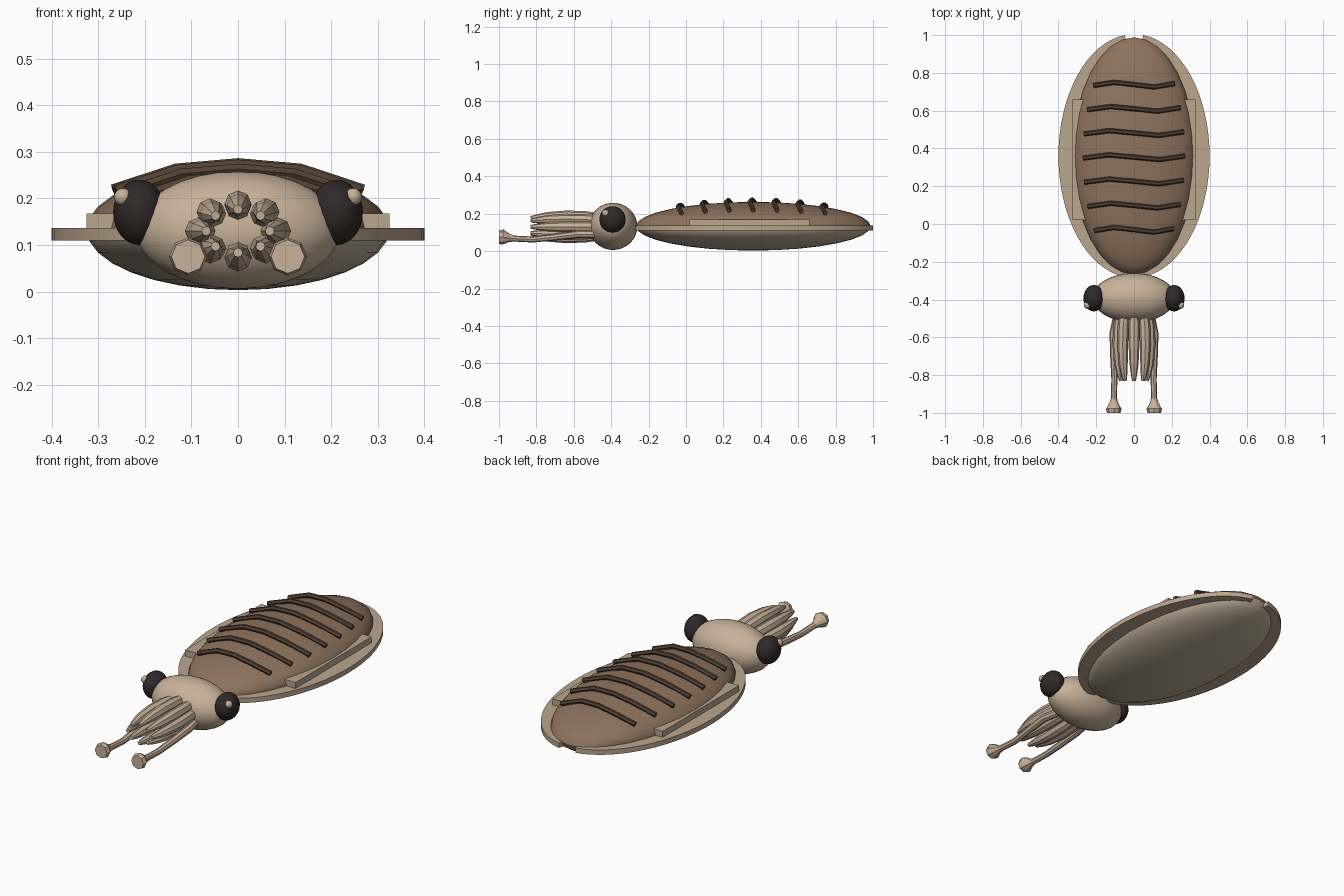
import bpy, bmesh, math
from mathutils import Vector

if "Cube" in bpy.data.objects:
    bpy.data.objects.remove(bpy.data.objects["Cube"])


def material(name, rgb):
    m = bpy.data.materials.new(name)
    m.diffuse_color = (*rgb, 1)
    m.use_nodes = True
    m.node_tree.nodes["Principled BSDF"].inputs["Base Color"].default_value = m.diffuse_color
    return m


SKIN = material("pale skin", (0.58, 0.44, 0.32))
FIN = material("fin tan", (0.50, 0.38, 0.27))
BROWN = material("mantle brown", (0.27, 0.17, 0.11))
BELLY = material("belly beige", (0.50, 0.41, 0.31))
STRIPE = material("dark stripe", (0.085, 0.052, 0.032))
EYE = material("eye black", (0.03, 0.022, 0.022))


def finish(name, bm, mats, angle=40):
    bmesh.ops.recalc_face_normals(bm, faces=bm.faces)
    me = bpy.data.meshes.new(name)
    bm.to_mesh(me)
    bm.free()
    for m in mats:
        me.materials.append(m)
    ob = bpy.data.objects.new(name, me)
    bpy.context.collection.objects.link(ob)
    if angle:
        bpy.ops.object.select_all(action='DESELECT')
        ob.select_set(True)
        bpy.context.view_layer.objects.active = ob
        bpy.ops.object.shade_smooth_by_angle(angle=math.radians(angle))
    return ob


def ellipsoid(name, loc, radii, mats, seg=24, rings=16, rule=None):
    bm = bmesh.new()
    bmesh.ops.create_uvsphere(bm, u_segments=seg, v_segments=rings, radius=1)
    for v in bm.verts:
        v.co = Vector([c * r + l for c, r, l in zip(v.co, radii, loc)])
    if rule:
        for f in bm.faces:
            f.material_index = rule(f.calc_center_median())
    return finish(name, bm, mats)


def tube(name, pts, radii, mat, sides=8, angle=40):
    # rings swept along a path, capped at both ends
    bm = bmesh.new()
    pts = [Vector(p) for p in pts]
    rings = []
    for i, p in enumerate(pts):
        t = (pts[min(i + 1, len(pts) - 1)] - pts[max(i - 1, 0)]).normalized()
        a = t.cross(Vector((0, 0, 1))).normalized()
        b = a.cross(t)
        rings.append([bm.verts.new(p + radii[i] * (a * math.cos(k * math.tau / sides)
                      + b * math.sin(k * math.tau / sides))) for k in range(sides)])
    for r, s in zip(rings, rings[1:]):
        for k in range(sides):
            n = (k + 1) % sides
            bm.faces.new((r[k], r[n], s[n], s[k]))
    bm.faces.new(rings[0])
    bm.faces.new(rings[-1])
    return finish(name, bm, [mat], angle)


# mantle, brown above and pale below
CY, CZ, RX, RY, RZ = 0.36, 0.133, 0.325, 0.628, 0.13
ellipsoid("mantle", (0, CY, CZ), (RX, RY, RZ), [BROWN, BELLY], 32, 16,
          lambda c: 0 if c.z > CZ else 1)

# head
ellipsoid("head", (0, -0.39, 0.132), (0.22, 0.13, 0.126), [SKIN], 32, 16)

for s, side in ((-1, "left"), (1, "right")):
    # fin: flat curved band with a gap at the tail
    bm = bmesh.new()
    rows = []
    n = 32
    for i in range(n + 1):
        a = math.radians(-83 + 166 * i / n)
        c, d = math.cos(a), math.sin(a)
        rows.append([bm.verts.new((s * rx * c, CY + ry * d, z)) for rx, ry, z in
                     ((0.29, 0.59, 0.11), (0.40, 0.645, 0.11),
                      (0.40, 0.645, 0.136), (0.29, 0.59, 0.136))])
    for r, q in zip(rows, rows[1:]):
        for k in range(4):
            bm.faces.new((r[k], r[(k + 1) % 4], q[(k + 1) % 4], q[k]))
    bm.faces.new(rows[0])
    bm.faces.new(rows[-1])
    finish(side + "_fin", bm, [FIN])

    # pale strip along the mantle flank
    bm = bmesh.new()
    bmesh.ops.create_cube(bm, size=1)
    for v in bm.verts:
        v.co = Vector((s * 0.29 + v.co.x * 0.07, 0.34 + v.co.y * 0.64, 0.148 + v.co.z * 0.04))
    finish(side + "_flank_strip", bm, [FIN], 0)

    # eyes with a small highlight
    ellipsoid(side + "_eye", (s * 0.212, -0.393, 0.17), (0.056, 0.07, 0.07), [EYE])
    ellipsoid(side + "_eye_highlight", (s * 0.247, -0.43, 0.203), (0.019, 0.019, 0.019),
              [SKIN], 12, 8)

    # long feeding tentacle with a flared club
    tube(side + "_tentacle",
         [(s * x, y, z) for x, y, z in
          ((0.085, -0.46, 0.09), (0.11, -0.58, 0.09), (0.108, -0.70, 0.075),
           (0.104, -0.82, 0.062), (0.106, -0.92, 0.067), (0.107, -0.945, 0.07),
           (0.107, -0.98, 0.075), (0.107, -1.0, 0.075))],
         [0.02, 0.02, 0.018, 0.016, 0.016, 0.022, 0.041, 0.036], SKIN)

# ring of eight short arms
for k in range(8):
    a = k * math.tau / 8
    path, rad = [], []
    for y, ring, r in ((-0.46, 0.8, 0.026), (-0.54, 0.95, 0.029), (-0.64, 1.0, 0.029),
                       (-0.74, 0.95, 0.024), (-0.80, 0.86, 0.016), (-0.83, 0.8, 0.010)):
        path.append((0.085 * ring * math.cos(a), y, 0.13 + 0.058 * ring * math.sin(a)))
        rad.append(r)
    tube("arm_%d" % (k + 1), path, rad, SKIN)

# wavy stripes across the back
for k in range(7):
    y = -0.03 + k * 0.128
    f = math.sqrt(1 - ((y - CY) / RY) ** 2)
    path = []
    for u, dy in ((-1, -0.005), (-0.5, 0.012), (0, 0), (0.5, -0.013), (1, 0.006)):
        x = u * 0.825 * RX * f
        z = CZ + RZ * math.sqrt(f * f - (x / RX) ** 2) + 0.012
        path.append((x, y + dy, z))
    tube("back_stripe_%d" % (k + 1), path, [0.013] * 5, STRIPE, 6, 30)
